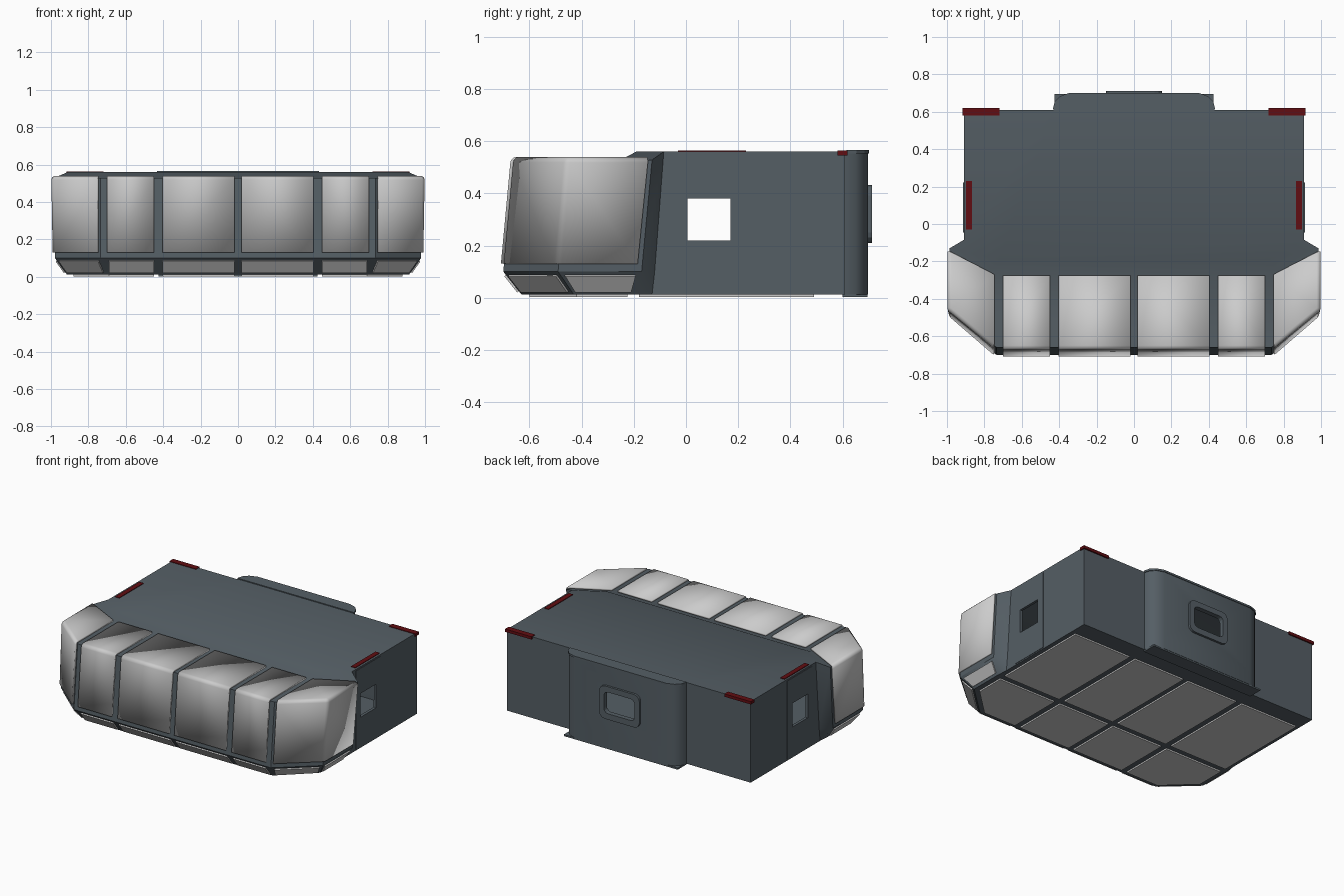
import bpy, bmesh
from mathutils import Vector

if "Cube" in bpy.data.objects:
    bpy.data.objects.remove(bpy.data.objects["Cube"])

def material(name, rgb):
    m = bpy.data.materials.new(name)
    m.diffuse_color = (*rgb, 1)
    m.use_nodes = True
    m.node_tree.nodes["Principled BSDF"].inputs["Base Color"].default_value = m.diffuse_color
    return m

SLATE = material("slate", (0.09, 0.113, 0.13))
GLASS = material("panel_grey", (0.55, 0.55, 0.55))
RED = material("dark_red", (0.12, 0.004, 0.006))

def finish(name, bm, mat):
    me = bpy.data.meshes.new(name)
    bm.to_mesh(me)
    bm.free()
    ob = bpy.data.objects.new(name, me)
    bpy.context.collection.objects.link(ob)
    if mat:
        me.materials.append(mat)
    return ob

def mirror(ob):
    m = ob.modifiers.new("mirror", 'MIRROR')
    m.use_mirror_merge = False
    return ob

def cut(ob, cutter):
    m = ob.modifiers.new("cut", 'BOOLEAN')
    m.object, m.solver = cutter, 'EXACT'

def smooth(ob, angle=0.6):
    bpy.ops.object.select_all(action='DESELECT')
    ob.select_set(True)
    bpy.context.view_layer.objects.active = ob
    bpy.ops.object.shade_smooth_by_angle(angle=angle)

def box(name, lo, hi, mat, round_y=0):
    """Box from corner to corner, optionally rounding the edges along y."""
    bm = bmesh.new()
    bmesh.ops.create_cube(bm, size=1)
    for v in bm.verts:
        v.co = Vector([(lo[i] + hi[i]) / 2 + v.co[i] * (hi[i] - lo[i]) for i in range(3)])
    if round_y:
        edges = [e for e in bm.edges if abs(e.verts[0].co.y - e.verts[1].co.y) > 1e-4]
        bmesh.ops.bevel(bm, geom=edges, offset=round_y, segments=3, profile=0.5, affect='EDGES')
    return finish(name, bm, mat)

def sheet(name, verts, faces, thick, mat, round_bends=0):
    """Raised panel lying on the hull, mirrored to the other side."""
    bm = bmesh.new()
    vs = [bm.verts.new(v) for v in verts]
    for f in faces:
        bm.faces.new([vs[i] for i in f])
    bm.normal_update()
    for f in bm.faces:
        if f.normal.dot(f.calc_center_median() - Vector((0, -0.3, 0.28))) < 0:
            f.normal_flip()
    if round_bends:
        edges = [e for e in bm.edges if len(e.link_faces) == 2]
        bmesh.ops.bevel(bm, geom=edges, offset=round_bends, segments=3, profile=0.5, affect='EDGES')
    ob = finish(name, bm, mat)
    s = ob.modifiers.new("thickness", 'SOLIDIFY')
    s.thickness, s.offset, s.use_even_offset = thick, 1, True
    return mirror(ob)

def prism(name, outline, z0, z1, mat):
    bm = bmesh.new()
    f = bm.faces.new([bm.verts.new((x, y, z0)) for x, y in outline])
    r = bmesh.ops.extrude_face_region(bm, geom=[f])
    for v in r['geom']:
        if isinstance(v, bmesh.types.BMVert):
            v.co.z = z1
    bmesh.ops.recalc_face_normals(bm, faces=bm.faces)
    return finish(name, bm, mat)

# Hull: plan outlines (right half, front to back) lofted through three heights
BULGE = [(0.43, 0.61), (0.42, 0.65), (0.39, 0.68), (0.34, 0.697)]
BACK = [(0.91, 0.61)] + BULGE
FRONT = [
    [(0.70, -0.63), (0.915, -0.43), (0.915, -0.20), (0.91, -0.13)],
    [(0.735, -0.70), (0.978, -0.49), (0.978, -0.17), (0.91, -0.12)],
    [(0.735, -0.66), (0.986, -0.455), (0.986, -0.13), (0.91, -0.085)],
]
HEIGHTS = [(0.012, 0.012), (0.10, 0.10), (0.528, 0.56)]

bm = bmesh.new()
rings = []
for pts, (zf, zb) in zip(FRONT, HEIGHTS):
    half = [(x, y, zf if i < 3 else zb) for i, (x, y) in enumerate(pts + BACK)]
    full = half + [(-x, y, z) for x, y, z in reversed(half)]
    rings.append([bm.verts.new(p) for p in full])
n = len(rings[0])
for a, b in zip(rings, rings[1:]):
    for i in range(n):
        j = (i + 1) % n
        bm.faces.new((a[i], a[j], b[j], b[i]))
bm.faces.new(rings[0])
t = rings[2]
R, R2 = [bm.verts.new((s * 0.72, -0.19, 0.56)) for s in (1, -1)]
S, S2 = [bm.verts.new((s * 0.77, -0.25, 0.528)) for s in (1, -1)]
bm.faces.new([R] + t[3:n - 3] + [R2])                              # roof
bm.faces.new([t[0], t[1], t[2], S, S2, t[n - 3], t[n - 2], t[n - 1]])  # lower front deck
bm.faces.new([t[2], t[3], R, S])                                   # ramps
bm.faces.new([t[n - 3], t[n - 4], R2, S2])
bm.faces.new([S, R, R2, S2])
bmesh.ops.recalc_face_normals(bm, faces=bm.faces)
hull = finish("hull", bm, SLATE)
s = hull.modifiers.new("wall", 'SOLIDIFY')
s.thickness, s.offset = 0.02, -1

# Window openings
side_cut = box("side_window_cutter", (-1.2, 0.005, 0.22), (1.2, 0.17, 0.38), None)
rear_cut = box("rear_window_cutter", (-0.115, 0.5, 0.25), (0.115, 0.9, 0.395), None, 0.03)
for c in (side_cut, rear_cut):
    c.hide_render = True
    c.hide_set(True)
    cut(hull, c)
smooth(hull)

# Rear window frame and thin lips above and below the rear bulge
frame = box("rear_window_frame", (-0.15, 0.68, 0.21), (0.15, 0.712, 0.432), SLATE, 0.04)
cut(frame, rear_cut)
outline = BULGE + [(-x, y) for x, y in reversed(BULGE)]
prism("bulge_top_lip", [(x * 1.01, y + 0.004) for x, y in outline], 0.553, 0.566, SLATE)
box("bulge_bottom_lip", (-0.425, 0.60, 0.002), (0.425, 0.695, 0.013), SLATE)

# Side door panels
door = mirror(box("side_door", (0.90, -0.045, 0.02), (0.913, 0.222, 0.55), SLATE))
cut(door, side_cut)

# Large wrap-over panels on the front
COLUMNS = [(0.02, 0.403), (0.448, 0.70)]
for k, (a, b) in enumerate(COLUMNS):
    path = [(-0.275, 0.528), (-0.66, 0.528), (-0.697, 0.13)]
    v = [(x, y, z) for y, z in path for x in (a, b)]
    smooth(sheet(f"front_panel_{k}", v, [(0, 1, 3, 2), (2, 3, 5, 4)], 0.012, GLASS, 0.012))

# Corner panels wrapping roof, chamfer and side
v = [(0.745, -0.27, 0.528), (0.745, -0.652, 0.528), (0.986, -0.455, 0.528), (0.986, -0.145, 0.528),
     (0.745, -0.689, 0.13), (0.979, -0.487, 0.13), (0.979, -0.185, 0.13)]
smooth(sheet("corner_panel", v, [(0, 1, 2, 3), (1, 4, 5, 2), (2, 5, 6, 3)], 0.012, GLASS, 0.012))

# Lower row of sloping panels
def lower_panel(name, p, q, u0, u1):
    """Quad inset on the sloping band between hull points p and q."""
    def at(i, w):
        lo = [Vector((*FRONT[0][j], 0.012)) if j is not None else None for j in (p, q)]
        hi = [Vector((*FRONT[1][j], 0.10)) for j in (p, q)]
        return lo[0].lerp(lo[1], i).lerp(hi[0].lerp(hi[1], i), w)
    quad = [at(u0, 0.15), at(u1, 0.15), at(u1, 0.85), at(u0, 0.85)]
    sheet(name, quad, [(0, 1, 2, 3)], 0.008, GLASS)

lower_panel("lower_chamfer_panel", 0, 1, 0.06, 0.94)
lower_panel("lower_side_panel", 1, 2, 0.06, 0.94)
for k, (a, b) in enumerate(COLUMNS):
    b = min(b, 0.69)
    v = [(a, -0.6405, 0.025), (b, -0.6405, 0.025), (b, -0.6895, 0.087), (a, -0.6895, 0.087)]
    sheet(f"lower_front_panel_{k}", v, [(0, 1, 2, 3)], 0.008, GLASS)

# Floor panels in two rows
FLOOR = [
    [(0.02, -0.225), (0.403, -0.225), (0.403, -0.6), (0.02, -0.6)],
    [(0.448, -0.225), (0.88, -0.225), (0.88, -0.42), (0.69, -0.6), (0.448, -0.6)],
    [(0.02, 0.49), (0.403, 0.49), (0.403, -0.18), (0.02, -0.18)],
    [(0.448, 0.49), (0.88, 0.49), (0.88, -0.18), (0.448, -0.18)],
]
for k, pts in enumerate(FLOOR):
    mirror(prism(f"floor_panel_{k}", pts, 0.002, 0.014, GLASS))

# Red marker strips on the roof edges
mirror(box("side_marker", (0.865, -0.03, 0.545), (0.897, 0.23, 0.564), RED))
mirror(box("rear_marker", (0.72, 0.58, 0.545), (0.918, 0.619, 0.564), RED))
